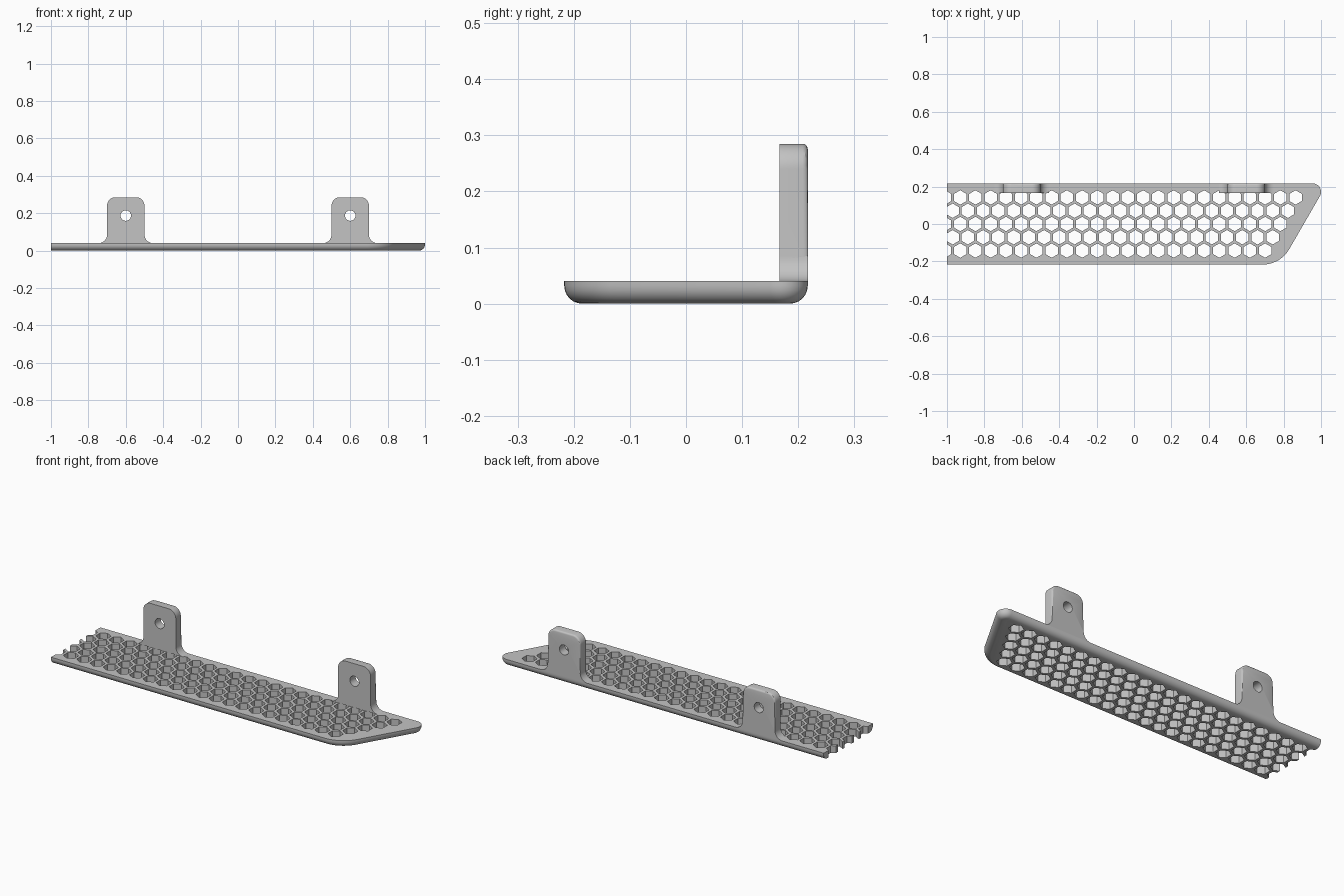
import bpy, bmesh, math
from mathutils import Vector

cube = bpy.data.objects.get("Cube")
if cube:
    bpy.data.objects.remove(cube, do_unlink=True)

THICK, HALF_DEPTH = 0.04, 0.217

grey = bpy.data.materials.new("light grey plastic")
grey.use_nodes = True
colour = (0.55, 0.55, 0.55, 1)
grey.diffuse_color = colour
grey.node_tree.nodes["Principled BSDF"].inputs["Base Color"].default_value = colour


def rounded(corners, steps=10):
    """Outline from (point, radius); radius None only guides its neighbours."""
    out = []
    for i, (p, r) in enumerate(corners):
        if r is None:
            continue
        if r == 0:
            out.append(p)
            continue
        u = (corners[i - 1][0] - p).normalized()
        v = (corners[(i + 1) % len(corners)][0] - p).normalized()
        half = u.angle(v) / 2
        centre = p + (u + v).normalized() * r / math.sin(half)
        start = (p + u * r / math.tan(half) - centre).normalized()
        end = (p + v * r / math.tan(half) - centre).normalized()
        out += [centre + start.slerp(end, k / steps) * r for k in range(steps + 1)]
    return out


def add_prism(bm, outline, shift):
    a = [bm.verts.new(p) for p in outline]
    b = [bm.verts.new(p + shift) for p in outline]
    bm.faces.new(a)
    bm.faces.new(b[::-1])
    for i in range(len(a)):
        bm.faces.new((a[i], b[i], b[i - 1], a[i - 1]))
    bmesh.ops.recalc_face_normals(bm, faces=bm.faces)


def round_edges(bm, rule, size, segments):
    edges = [e for e in bm.edges if rule(e)]
    bmesh.ops.bevel(bm, geom=edges, offset=size, offset_type='OFFSET',
                    segments=segments, profile=0.5, affect='EDGES')


def make(name, bm):
    mesh = bpy.data.meshes.new(name)
    bm.to_mesh(mesh)
    bm.free()
    mesh.materials.append(grey)
    obj = bpy.data.objects.new(name, mesh)
    bpy.context.collection.objects.link(obj)
    return obj


def cut(obj, cutter):
    mod = obj.modifiers.new("holes", 'BOOLEAN')
    mod.operation, mod.solver, mod.object = 'DIFFERENCE', 'EXACT', cutter
    bpy.ops.object.select_all(action='DESELECT')
    bpy.context.view_layer.objects.active = obj
    obj.select_set(True)
    bpy.ops.object.modifier_apply(modifier=mod.name)
    bpy.data.objects.remove(cutter, do_unlink=True)
    bpy.ops.object.shade_smooth_by_angle(angle=math.radians(30))


def ring(centre, radius, sides, axis):
    pts = []
    for k in range(sides):
        a = math.tau * k / sides
        s, c = radius * math.sin(a), radius * math.cos(a)
        pts.append(centre + (Vector((s, c, 0)) if axis == 'z' else Vector((s, 0, c))))
    return pts


# Plate with a slanted end and a rounded underside edge
slant_top = 1.033
slant_bottom = slant_top - 2 * HALF_DEPTH / math.tan(math.radians(60))
bm = bmesh.new()
add_prism(bm, rounded([
    (Vector((-1, -HALF_DEPTH, 0)), 0),
    (Vector((slant_bottom, -HALF_DEPTH, 0)), 0.165),
    (Vector((slant_top, HALF_DEPTH, 0)), 0.045),
    (Vector((-1, HALF_DEPTH, 0)), 0)]), Vector((0, 0, THICK)))
round_edges(bm, lambda e: all(v.co.z < 0.001 for v in e.verts)
            and any(v.co.x > -0.99 for v in e.verts), 0.032, 6)
plate = make("grille_plate", bm)

# Honeycomb openings, cut off by the straight end
pitch, row_gap = 0.0815, 0.071
bm = bmesh.new()
for row in range(5):
    for col in range(24):
        x = 0.864 - row * pitch / 2 - col * pitch
        if x > -1.03:
            centre = Vector((x, (2 - row) * row_gap, -0.02))
            add_prism(bm, ring(centre, 0.0385, 6, 'z'), Vector((0, 0, 0.1)))
cut(plate, make("honeycomb_cutter", bm))

# Upright mounting tabs with flared feet and a screw hole
TAB_TOP, TAB_FRONT = 0.285, 0.167
for name, x in (("right_mounting_tab", -0.6), ("left_mounting_tab", 0.6)):
    corners = [(-0.2, THICK, None), (-0.1, THICK, 0.045), (-0.1, TAB_TOP, 0.045),
               (0.1, TAB_TOP, 0.045), (0.1, THICK, 0.045), (0.2, THICK, None)]
    bm = bmesh.new()
    add_prism(bm, rounded([(Vector((x + dx, TAB_FRONT, z)), r) for dx, z, r in corners]),
              Vector((0, HALF_DEPTH - TAB_FRONT, 0)))
    round_edges(bm, lambda e: all(v.co.y > HALF_DEPTH - 0.001 for v in e.verts)
                and sum(v.co.z for v in e.verts) / 2 > 0.09, 0.009, 3)
    tab = make(name, bm)
    bm = bmesh.new()
    add_prism(bm, ring(Vector((x, 0.1, 0.187)), 0.028, 32, 'y'), Vector((0, 0.2, 0)))
    cut(tab, make("screw_hole_cutter", bm))
